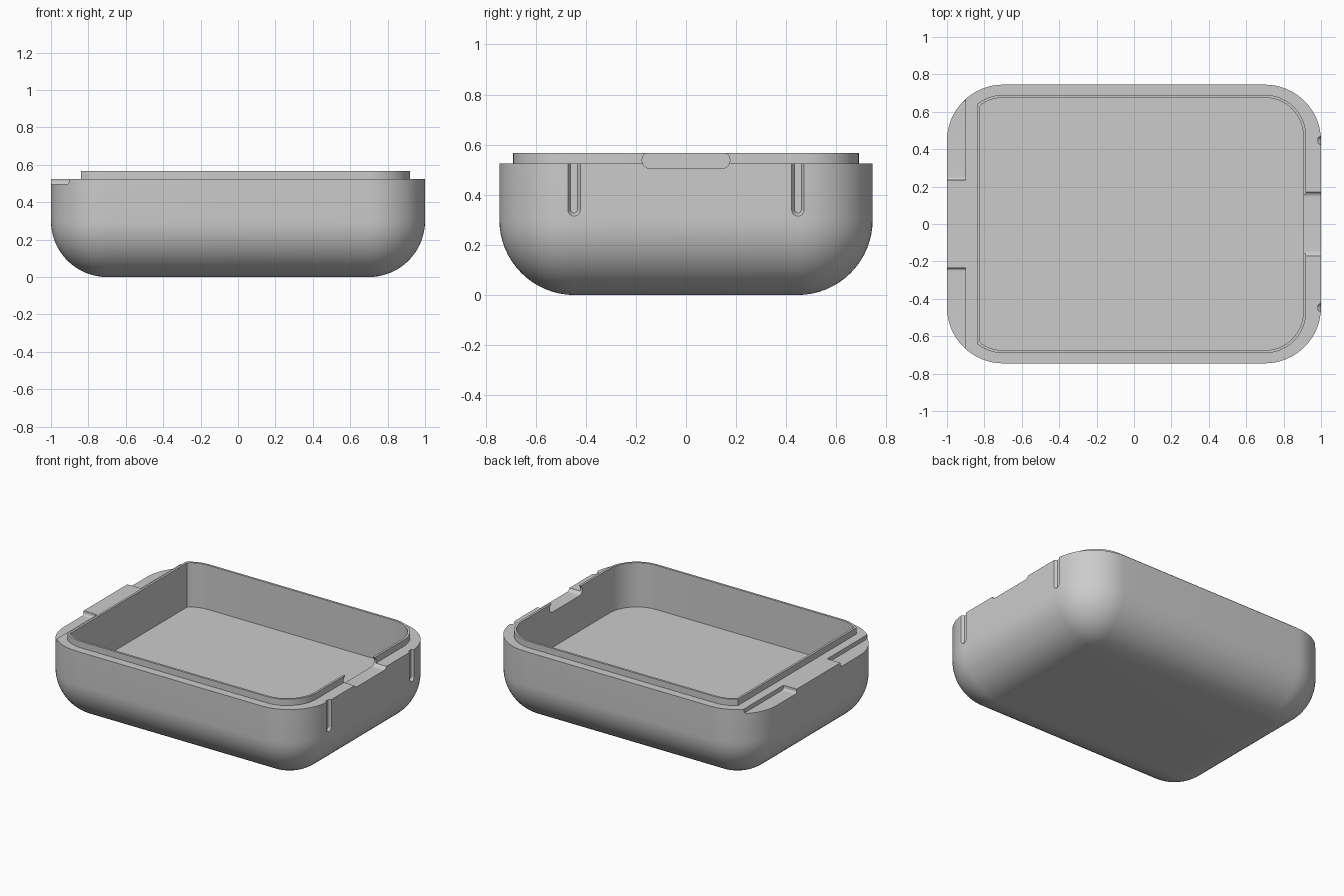
import bpy
import bmesh
from math import sin, cos, pi, radians

if "Cube" in bpy.data.objects:
    bpy.data.objects.remove(bpy.data.objects["Cube"], do_unlink=True)

HALF_X, HALF_Y, ROUND = 1.0, 0.745, 0.3
RIM_Z, LIP_Z, FLOOR_Z = 0.524, 0.567, 0.265
STEPS = 16

grey = bpy.data.materials.new("plain_grey")
grey.use_nodes = True
grey.diffuse_color = (0.6, 0.6, 0.6, 1)
grey.node_tree.nodes["Principled BSDF"].inputs["Base Color"].default_value = grey.diffuse_color


def rounded_rect(hx, hy, r, clip=-2.0):
    """Rounded rectangle as 2D points, cut straight at its -x end by clip."""
    pts = []
    for quarter, (sx, sy) in enumerate([(1, 1), (-1, 1), (-1, -1), (1, -1)]):
        for i in range(STEPS + 1):
            a = (quarter + i / STEPS) * pi / 2
            x = sx * (hx - r) + r * cos(a)
            pts.append((max(x, clip), sy * (hy - r) + r * sin(a)))
    return pts


def loft(name, loops):
    """Closed solid through a list of equal-length point loops."""
    bm = bmesh.new()
    rings = [[bm.verts.new(p) for p in loop] for loop in loops]
    for a, b in zip(rings, rings[1:]):
        n = len(a)
        for i in range(n):
            j = (i + 1) % n
            bm.faces.new((a[i], a[j], b[j], b[i]))
    bm.faces.new(rings[0][::-1])
    bm.faces.new(rings[-1])
    bmesh.ops.remove_doubles(bm, verts=bm.verts, dist=1e-5)
    bmesh.ops.recalc_face_normals(bm, faces=bm.faces)
    mesh = bpy.data.meshes.new(name)
    bm.to_mesh(mesh)
    bm.free()
    mesh.materials.append(grey)
    obj = bpy.data.objects.new(name, mesh)
    bpy.context.collection.objects.link(obj)
    return obj


def at_height(pts, z):
    return [(x, y, z) for x, y in pts]


def side_cutter(name, y, z, sections):
    """Rounded cutter running along x; sections hold (x, half width, half height, radius)."""
    return loft(name, [[(x, y + u, z + v) for u, v in rounded_rect(hy, hz, r)]
                       for x, hy, hz, r in sections])


# Rounded bowl, from the underside up to the rim
loops = []
for i in range(STEPS + 1):
    a = i / STEPS * pi / 2
    inset = ROUND * (1 - sin(a))
    loops.append(at_height(rounded_rect(HALF_X - inset, HALF_Y - inset, ROUND - inset),
                           ROUND * (1 - cos(a))))
loops.append(at_height(rounded_rect(HALF_X, HALF_Y, ROUND), RIM_Z))

# Raised lip and cavity, flattened at the hinge end
lip = rounded_rect(0.92, 0.69, 0.22, -0.84)
cavity = rounded_rect(0.905, 0.675, 0.205, -0.825)
loops += [at_height(lip, RIM_Z), at_height(lip, LIP_Z),
          at_height(cavity, LIP_Z), at_height(cavity, FLOOR_Z)]
case = loft("case_base", loops)

# Finger notch through the lip
cutters = [side_cutter("notch_cutter", 0, 0.538,
                       [(x, 0.175, 0.032, 0.031) for x in (0.88, 1.1)])]
for s in (-1, 1):
    # Tapered grip grooves beside the notch
    cutters.append(side_cutter("groove_cutter", s * 0.447, 0.465,
                               [(0.983, 0.013, 0.138, 0.0125),
                                (1.0, 0.025, 0.15, 0.0245),
                                (1.05, 0.025, 0.15, 0.0245)]))
    # Shallow hinge pockets with rounded floors
    cutters.append(side_cutter("pocket_cutter", s * 0.45, 0.545,
                               [(x, 0.215, 0.05, 0.016) for x in (-1.1, -0.9)]))

bpy.context.view_layer.objects.active = case
case.select_set(True)
for cutter in cutters:
    cutter.hide_render = True
    mod = case.modifiers.new(cutter.name, "BOOLEAN")
    mod.operation = "DIFFERENCE"
    mod.solver = "EXACT"
    mod.object = cutter
    bpy.ops.object.modifier_apply(modifier=mod.name)
    bpy.data.objects.remove(cutter, do_unlink=True)

bpy.ops.object.shade_smooth_by_angle(angle=radians(30))
